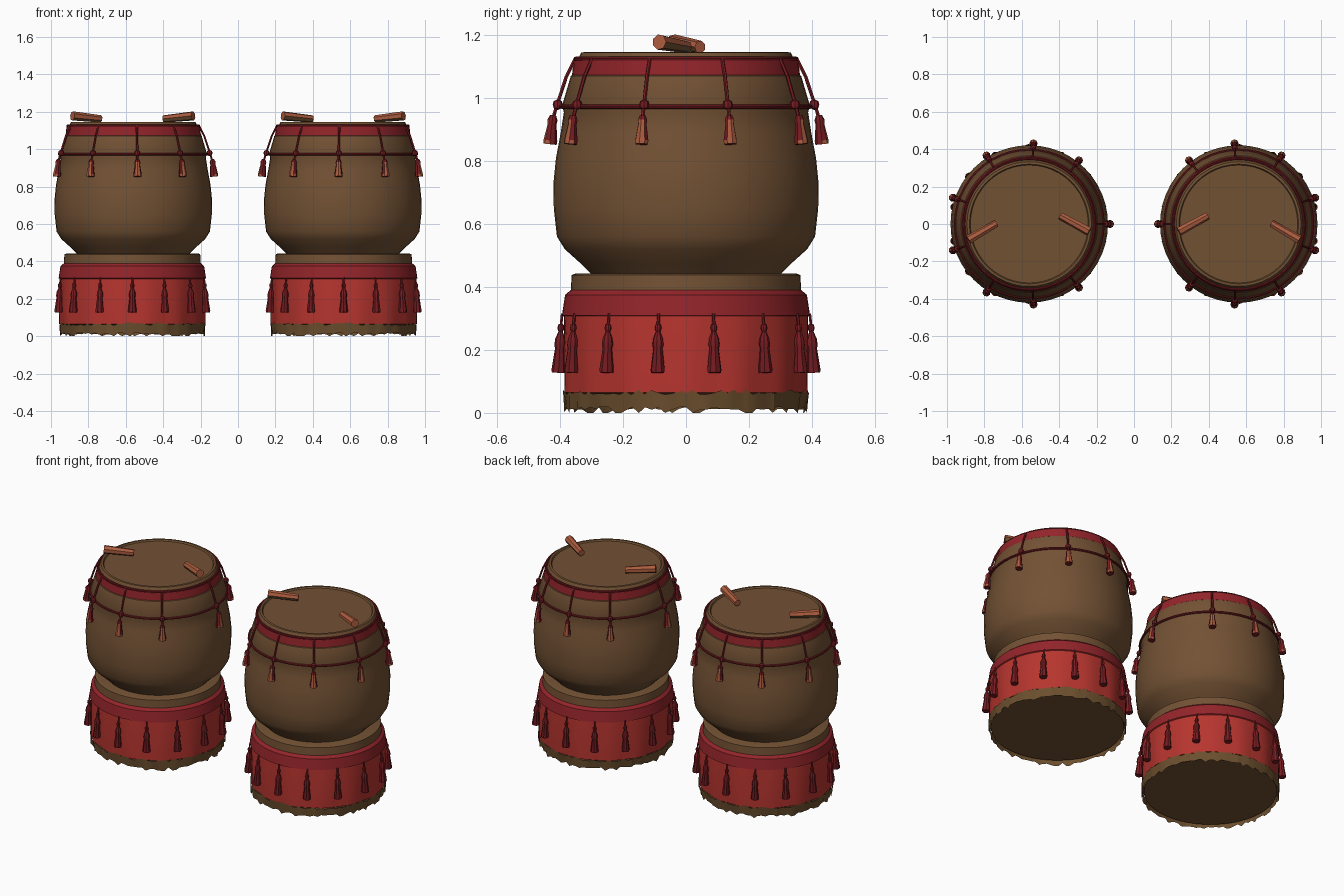
import bpy, bmesh, math, random
from mathutils import Matrix, Vector

if "Cube" in bpy.data.objects:
    bpy.data.objects.remove(bpy.data.objects["Cube"])

random.seed(4)
CX = -0.56          # centre of the left drum; the right one is mirrored


def mat(name, c):
    m = bpy.data.materials.new(name)
    m.diffuse_color = (*c, 1)
    m.use_nodes = True
    m.node_tree.nodes["Principled BSDF"].inputs["Base Color"].default_value = m.diffuse_color
    return m


BROWN = mat("brown_wood", (0.17, 0.083, 0.034))
FRINGE = mat("fringe_brown", (0.15, 0.078, 0.027))
RED = mat("skirt_red", (0.47, 0.035, 0.028))
CRIMSON = mat("band_crimson", (0.29, 0.018, 0.023))
DARK = mat("cord_dark_red", (0.19, 0.012, 0.016))
ORANGE = mat("tassel_orange", (0.42, 0.11, 0.05))


def lathe(bm, prof, segs, mtx=Matrix(), mats=None):
    """Revolve (r, z) points; mats gives a material index per profile span."""
    rings = []
    for r, z in prof:
        if r == 0:
            rings.append([bm.verts.new(mtx @ Vector((0, 0, z)))])
        else:
            rings.append([bm.verts.new(mtx @ Vector((r * math.cos(i * math.tau / segs),
                          r * math.sin(i * math.tau / segs), z))) for i in range(segs)])
    faces = []
    for k, (a, b) in enumerate(zip(rings, rings[1:])):
        for i in range(segs):
            j = (i + 1) % segs
            vs = [a[i % len(a)], a[j % len(a)], b[j % len(b)], b[i % len(b)]]
            f = bm.faces.new(list(dict.fromkeys(vs)))
            f.material_index = mats[k] if mats else 0
            faces.append(f)
    return faces


def rod(bm, p, q, r1, r2=None, segs=6):
    """Capped straight rod from p to q."""
    p, q = Vector(p), Vector(q)
    d = q - p
    m = Matrix.Translation(p) @ d.to_track_quat('Z', 'Y').to_matrix().to_4x4()
    lathe(bm, [(0, 0), (r1, 0), (r2 or r1, d.length), (0, d.length)], segs, m)


def ring(bm, r, z, t, cx):
    """Rope ring around the drum."""
    prof = [(r + t * math.cos(k * math.tau / 8), z + t * math.sin(k * math.tau / 8)) for k in range(9)]
    lathe(bm, prof, 48, Matrix.Translation((cx, 0, 0)))


def polar(r, deg, z, cx=CX):
    a = math.radians(deg)
    return Vector((cx + r * math.cos(a), r * math.sin(a), z))


def finish(name, bm, mats, angle=40):
    bmesh.ops.remove_doubles(bm, verts=bm.verts, dist=1e-5)
    bmesh.ops.recalc_face_normals(bm, faces=bm.faces)
    me = bpy.data.meshes.new(name)
    bm.to_mesh(me)
    bm.free()
    for m in mats:
        me.materials.append(m)
    me.polygons.foreach_set("use_smooth", [True] * len(me.polygons))
    me.set_sharp_from_angle(angle=math.radians(angle))
    ob = bpy.data.objects.new("left_" + name, me)
    bpy.context.collection.objects.link(ob)
    return ob


parts = []

# Drum shell with head, red top band and tucked bottom
bm = bmesh.new()
prof = [(0, 1.137), (0.315, 1.137), (0.32, 1.146), (0.333, 1.145), (0.345, 1.12), (0.357, 1.12),
        (0.362, 1.073), (0.366, 1.07), (0.394, 0.975), (0.388, 0.955), (0.398, 0.89), (0.413, 0.81),
        (0.421, 0.73), (0.42, 0.65), (0.41, 0.56), (0.385, 0.52), (0.335, 0.475), (0.3, 0.44), (0, 0.44)]
lathe(bm, prof, 48, Matrix.Translation((CX, 0, 0)), [1 if k in (4, 5) else 0 for k in range(18)])
parts.append(finish("drum_body", bm, [BROWN, CRIMSON], 35))

# Rope rings, slanted cords and knots
ANGLES = [0] + [s * a for a in (52, 87, 122, 161) for s in (1, -1)]
bm = bmesh.new()
ring(bm, 0.35, 1.125, 0.007, CX)
ring(bm, 0.396, 0.973, 0.007, CX)
for a in ANGLES:
    pts = [polar(0.352, a, 1.125), polar(0.38, a, 1.07), polar(0.408, a, 0.985), polar(0.425, a, 0.93)]
    for p, q in zip(pts, pts[1:]):
        rod(bm, p, q, 0.006)
    lathe(bm, [(0, 0.017), (0.013, 0.01), (0.016, 0), (0.013, -0.012), (0, -0.018)], 8,
          Matrix.Translation(polar(0.408, a, 0.98)))
parts.append(finish("drum_cords", bm, [DARK]))

# Hanging tassels on the drum, orange on the outward faces
bm = bmesh.new()
for a in ANGLES:
    m = (Matrix.Translation(polar(0.424, a, 0.935)) @ Matrix.Rotation(math.radians(a), 4, 'Z')
         @ Matrix.Rotation(math.radians(-6), 4, 'Y'))
    fs = lathe(bm, [(0, 0.012), (0.01, 0.01), (0.016, -0.005), (0.014, -0.018), (0.022, -0.07),
                    (0.021, -0.082), (0, -0.08)], 8, m)
    out = polar(1, a, 0, 0)
    for f in fs:
        f.normal_update()
        if (f.calc_center_median() - m.translation).dot(out) > 0.012 and abs(f.normal.z) < 0.7:
            f.material_index = 1
parts.append(finish("drum_tassels", bm, [DARK, ORANGE]))

# Stand: wooden top, crimson band and red skirt with soft ripples
BX = CX - 0.005
bm = bmesh.new()
prof = [(0, 0.44), (0.35, 0.443), (0.363, 0.438), (0.366, 0.39), (0.384, 0.375), (0.394, 0.31),
        (0.387, 0.307), (0.39, 0.2), (0.388, 0.065), (0.378, 0.06), (0.376, 0.03), (0, 0.03)]
lathe(bm, prof, 84, Matrix.Translation((BX, 0, 0)), [0, 0, 0, 1, 1, 2, 2, 2, 0, 0, 0])
for v in bm.verts:
    if 0.06 < v.co.z < 0.25:
        d = v.co - Vector((BX, 0, v.co.z))
        k = 1 + 0.009 * math.cos(14 * math.atan2(d.y, d.x))
        v.co.x, v.co.y = BX + d.x * k, d.y * k
parts.append(finish("stand_skirt", bm, [BROWN, CRIMSON, RED], 35))

# Ragged fringe under the skirt
bm = bmesh.new()
N = 110
top, bot = [], []
for i in range(N):
    deg = i * 360 / N
    top.append(bm.verts.new(polar(0.391, deg, 0.066 + random.uniform(-0.008, 0.008), BX)))
    bot.append(bm.verts.new(polar(random.uniform(0.379, 0.391), deg, random.choice((0, 0.01, 0.013, 0.018)), BX)))
for i in range(N):
    j = (i + 1) % N
    bm.faces.new((top[i], bot[i], bot[j], top[j]))
parts.append(finish("skirt_fringe", bm, [FRINGE], 25))

# Fourteen tassels around the skirt
bm = bmesh.new()
for i in range(14):
    a = (i + 0.5) * 360 / 14
    m = (Matrix.Translation(polar(0.397, a, 0.28, BX)) @ Matrix.Rotation(math.radians(a), 4, 'Z')
         @ Matrix.Rotation(math.radians(-3), 4, 'Y'))
    lathe(bm, [(0, 0.005), (0.009, 0), (0.011, -0.012), (0.007, -0.022), (0.016, -0.045), (0.018, -0.065),
               (0.015, -0.075), (0.023, -0.145), (0.021, -0.153), (0, -0.15)], 8, m)
    rod(bm, polar(0.393, a, 0.315, BX), polar(0.397, a, 0.28, BX), 0.005)
parts.append(finish("skirt_tassels", bm, [DARK]))

# Pair of drumsticks resting on the head
for name, p, q in (("outer_drumstick", (-0.885, -0.085, 1.178), (-0.735, 0.002, 1.162)),
                   ("inner_drumstick", (-0.24, -0.04, 1.178), (-0.395, 0.045, 1.162))):
    bm = bmesh.new()
    rod(bm, p, q, 0.025, 0.02, 7)
    ob = finish(name, bm, [ORANGE, BROWN], 30)
    parts.append(ob)
    far = Vector(p)
    for f in ob.data.polygons:      # brown underside
        f.material_index = 1 if f.normal.z < -0.2 else 0

# Mirror every part for the right drum
for ob in parts:
    me = ob.data.copy()
    me.transform(Matrix.Scale(-1, 4, (1, 0, 0)))
    me.flip_normals()
    new = bpy.data.objects.new(ob.name.replace("left", "right"), me)
    bpy.context.collection.objects.link(new)
